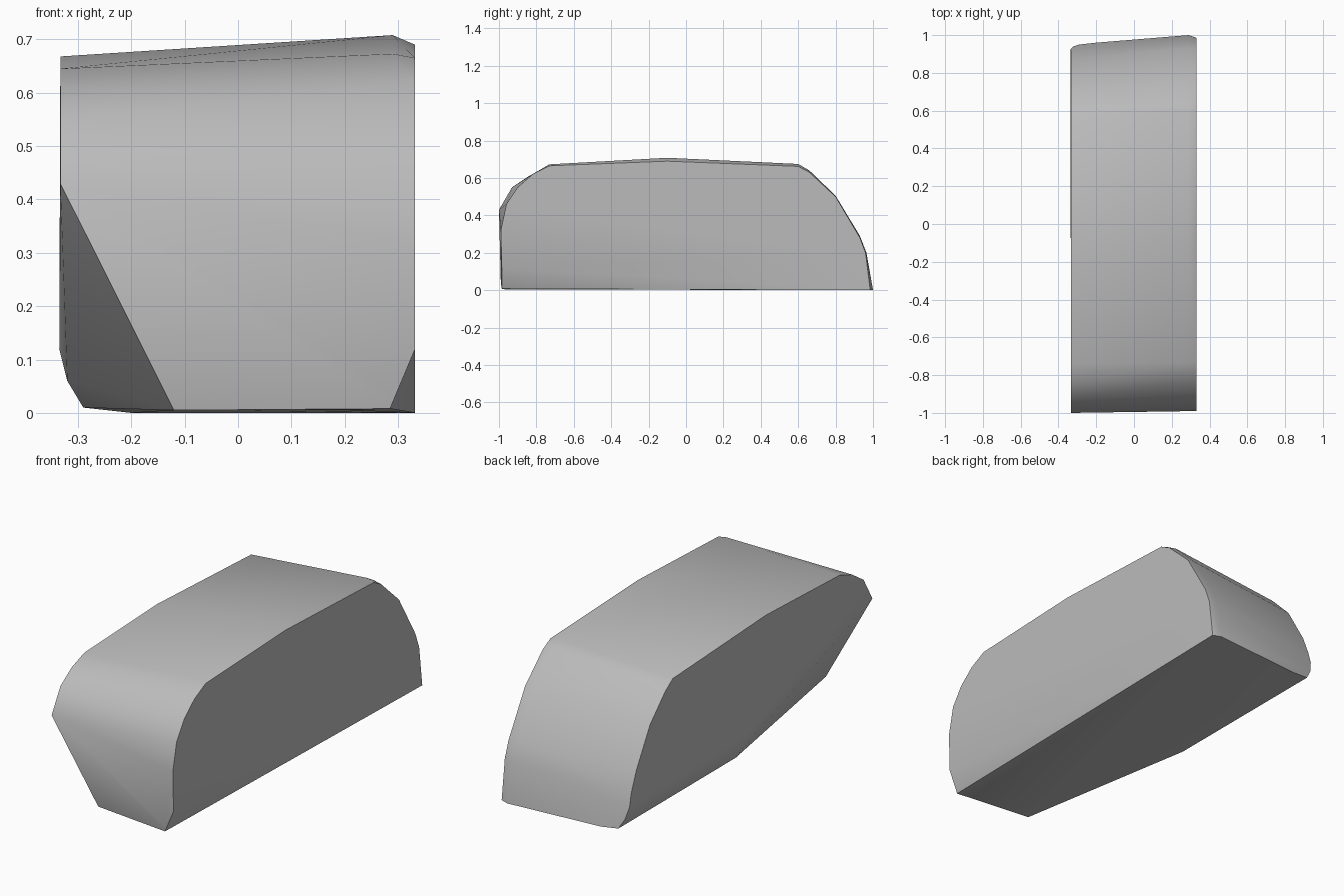
import bpy
import bmesh
import math

cube = bpy.data.objects.get("Cube")
if cube:
    bpy.data.objects.remove(cube, do_unlink=True)

# One flat stone grey
stone = bpy.data.materials.new("stone_grey")
stone.use_nodes = True
grey = (0.5, 0.5, 0.5, 1)
stone.diffuse_color = grey
stone.node_tree.nodes["Principled BSDF"].inputs["Base Color"].default_value = grey


def side(x, profile):
    """Place a (y, z) outline on a side plane."""
    return [(x, y, z) for y, z in profile]


# Taller left side: rounded nose, low ridge, sloping back
left_side = side(0.332, [
    (-0.985, 0.12), (-0.99, 0.32), (-0.96, 0.46), (-0.9, 0.55),
    (-0.82, 0.62), (-0.73, 0.665), (-0.1, 0.69), (0.6, 0.662),
    (0.66, 0.63), (0.8, 0.5), (0.93, 0.28), (0.96, 0.2), (0.985, 0)])

# Lower right side, slightly shorter at the back
right_side = side(-0.333, [
    (-1, 0.43), (-0.93, 0.55), (-0.84, 0.61), (-0.74, 0.645),
    (-0.16, 0.668), (0.58, 0.632), (0.64, 0.59), (0.76, 0.47),
    (0.87, 0.28), (0.91, 0.18)])

# Softened upper left edge
top_edge = side(0.29, [
    (-0.73, 0.673), (-0.1, 0.708), (0.6, 0.675), (0.66, 0.64),
    (0.8, 0.505), (0.93, 0.29), (0.965, 0.2), (1, 0)])

# Rounded lower right edge, running back from the large front corner cut
bottom_edge = []
for x, z, front, back in [(-0.335, 0.12, 0, 0.925),
                          (-0.32, 0.06, 0.01, 0.94),
                          (-0.29, 0.01, 0.02, 0.95)]:
    bottom_edge += [(x, front, z), (x, back, z)]

# Lower front corners
front_corners = [(-0.12, -0.935, 0.005), (0.21, -0.97, 0.005),
                 (0.285, -0.99, 0.04), (0.285, -0.985, 0.008),
                 (-0.2, 0.96, 0)]

# Wrap the outlines into a solid block
bm = bmesh.new()
for p in left_side + right_side + top_edge + bottom_edge + front_corners:
    bm.verts.new(p)
hull = bmesh.ops.convex_hull(bm, input=bm.verts[:])
loose = [v for v in bm.verts if not v.link_faces]
bmesh.ops.delete(bm, geom=loose, context='VERTS')
bmesh.ops.dissolve_limit(bm, angle_limit=math.radians(1),
                         verts=bm.verts[:], edges=bm.edges[:])
bmesh.ops.recalc_face_normals(bm, faces=bm.faces[:])

mesh = bpy.data.meshes.new("stone_block")
bm.to_mesh(mesh)
bm.free()
mesh.materials.append(stone)
block = bpy.data.objects.new("stone_block", mesh)
bpy.context.collection.objects.link(block)

# Smooth the rounded ends, keep the cut edges crisp
bpy.ops.object.select_all(action='DESELECT')
block.select_set(True)
bpy.context.view_layer.objects.active = block
bpy.ops.object.shade_smooth_by_angle(angle=math.radians(30))
